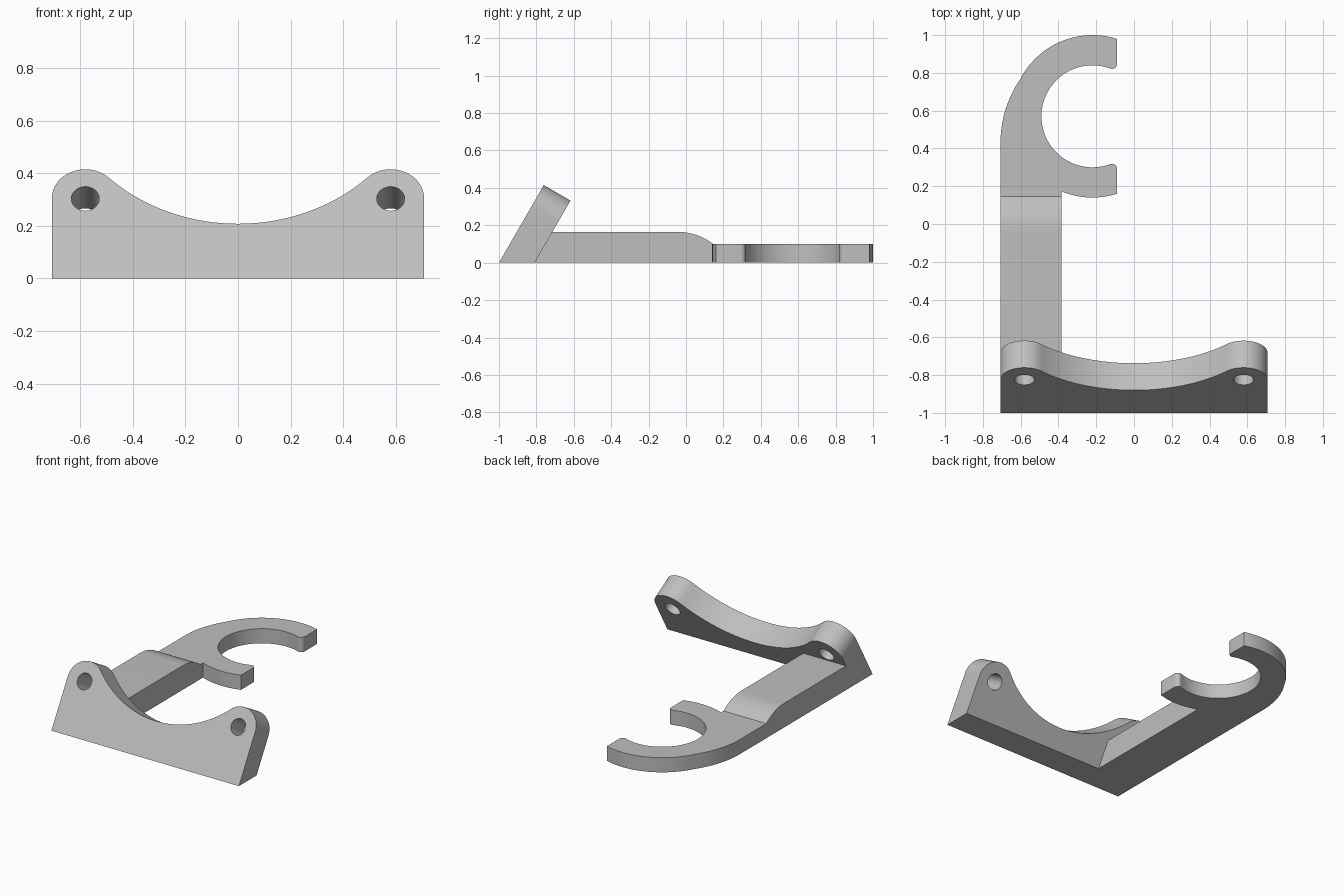
import bpy, bmesh
from math import sin, cos, tan, radians, degrees, asin, acos, atan2, sqrt

cube = bpy.data.objects.get("Cube")
if cube:
    bpy.data.objects.remove(cube, do_unlink=True)

grey = bpy.data.materials.new("light grey")
grey.use_nodes = True
grey.diffuse_color = (0.52, 0.52, 0.52, 1)
grey.node_tree.nodes["Principled BSDF"].inputs["Base Color"].default_value = grey.diffuse_color


def arc(cx, cy, r, start, end, n):
    """Points on a circle, angles in degrees."""
    angles = [radians(start + (end - start) * i / n) for i in range(n + 1)]
    return [(cx + r * cos(a), cy + r * sin(a)) for a in angles]


def prism(name, outline, near, far, place):
    """Extrude an outline between two depths, positioned by place(u, v, depth)."""
    bm = bmesh.new()
    a, b = [[bm.verts.new(place(u, v, d)) for u, v in outline] for d in (near, far)]
    bm.faces.new(a)
    bm.faces.new(b[::-1])
    n = len(outline)
    for i in range(n):
        j = (i + 1) % n
        bm.faces.new((a[i], b[i], b[j], a[j]))
    bmesh.ops.recalc_face_normals(bm, faces=bm.faces)
    mesh = bpy.data.meshes.new(name)
    bm.to_mesh(mesh)
    bm.free()
    mesh.materials.append(grey)
    obj = bpy.data.objects.new(name, mesh)
    bpy.context.collection.objects.link(obj)
    return obj


def activate(obj):
    bpy.ops.object.select_all(action='DESELECT')
    obj.select_set(True)
    bpy.context.view_layer.objects.active = obj


def finish(obj):
    activate(obj)
    bpy.ops.object.shade_smooth_by_angle(angle=radians(25))


HALF = 0.707
LEAN = radians(30)


def leaning(x, s, t):
    return (x, -1 + s * sin(LEAN) + t * cos(LEAN), s * cos(LEAN) - t * sin(LEAN))


def leaning_on_floor(x, s, t):
    return leaning(x, max(s, t * tan(LEAN)), t)


# Leaning plate: two round ears joined by a tangent valley
ear_x, ear_s, ear_r, valley_r, valley_s = 0.58, 0.352, 0.127, 0.696, 0.24
join = degrees(atan2(valley_s + valley_r - ear_s, ear_x))
right = [(HALF, 0)] + arc(ear_x, ear_s, ear_r, 0, 180 - join, 20)
valley = arc(0, valley_s + valley_r, valley_r, -join, join - 180, 48)[1:-1]
left = [(-x, s) for x, s in reversed(right)]
plate = prism("leaning_plate", right + valley + left, 0, 0.165, leaning_on_floor)

# Screw holes through the ears
for side in (-1, 1):
    cutter = prism("hole_cutter", arc(side * ear_x, ear_s - 0.002, 0.053, 0, 352.5, 47),
                   -0.1, 0.3, leaning)
    cutter.hide_render = True
    activate(plate)
    mod = plate.modifiers.new("hole", 'BOOLEAN')
    mod.operation, mod.solver, mod.object = 'DIFFERENCE', 'EXACT', cutter
    bpy.ops.object.modifier_apply(modifier=mod.name)
    bpy.data.objects.remove(cutter, do_unlink=True)
finish(plate)

# Arm: side profile with a rounded drop down to the hook
inner_x, step_y, hook_h, arm_h, drop_r = -0.385, 0.145, 0.1, 0.165, 0.31
drop = degrees(acos(1 - (arm_h - hook_h) / drop_r))
drop_y = step_y - drop_r * sin(radians(drop))
profile = [(-0.81, 0), (-0.81 + arm_h * tan(LEAN), arm_h)]
profile += arc(drop_y, arm_h - drop_r, drop_r, 90, 90 - drop, 12) + [(step_y, 0)]
finish(prism("arm", profile, -HALF, inner_x, lambda y, z, x: (x, y, z)))

# Open hook: ring with rounded inner tips, blended into the arm's outer side
cx, cy, r_out, r_in, tip_x, fillet = -0.22, 0.57, 0.43, 0.27, -0.09, 0.026
tip = degrees(acos((tip_x - cx) / r_out))
corner_x = tip_x - fillet
corner_dy = sqrt((r_in + fillet) ** 2 - (corner_x - cx) ** 2)
inner = degrees(atan2(corner_dy, corner_x - cx))
meet = 180 + degrees(acos((cx - inner_x) / r_out))
blend_r, blend_y, blend_end = 0.594, 0.43, 0.77
sweep = degrees(asin((blend_end - blend_y) / blend_r))
blend_to = 180 - degrees(asin((blend_end - cy) / r_out))

outline = [(inner_x, step_y), (-HALF, step_y)]
outline += arc(blend_r - HALF, blend_y, blend_r, 180, 180 - sweep, 14)
outline += arc(cx, cy, r_out, blend_to, tip, 32)[1:]
outline += arc(corner_x, cy + corner_dy, fillet, 0, inner - 180, 8)
outline += arc(cx, cy, r_in, inner, 360 - inner, 56)[1:-1]
outline += arc(corner_x, cy - corner_dy, fillet, 180 - inner, 0, 8)
outline += arc(cx, cy, r_out, 360 - tip, 360 - degrees(acos((inner_x - cx) / r_out)), 14)
finish(prism("hook", outline, 0, hook_h, lambda x, y, z: (x, y, z)))
